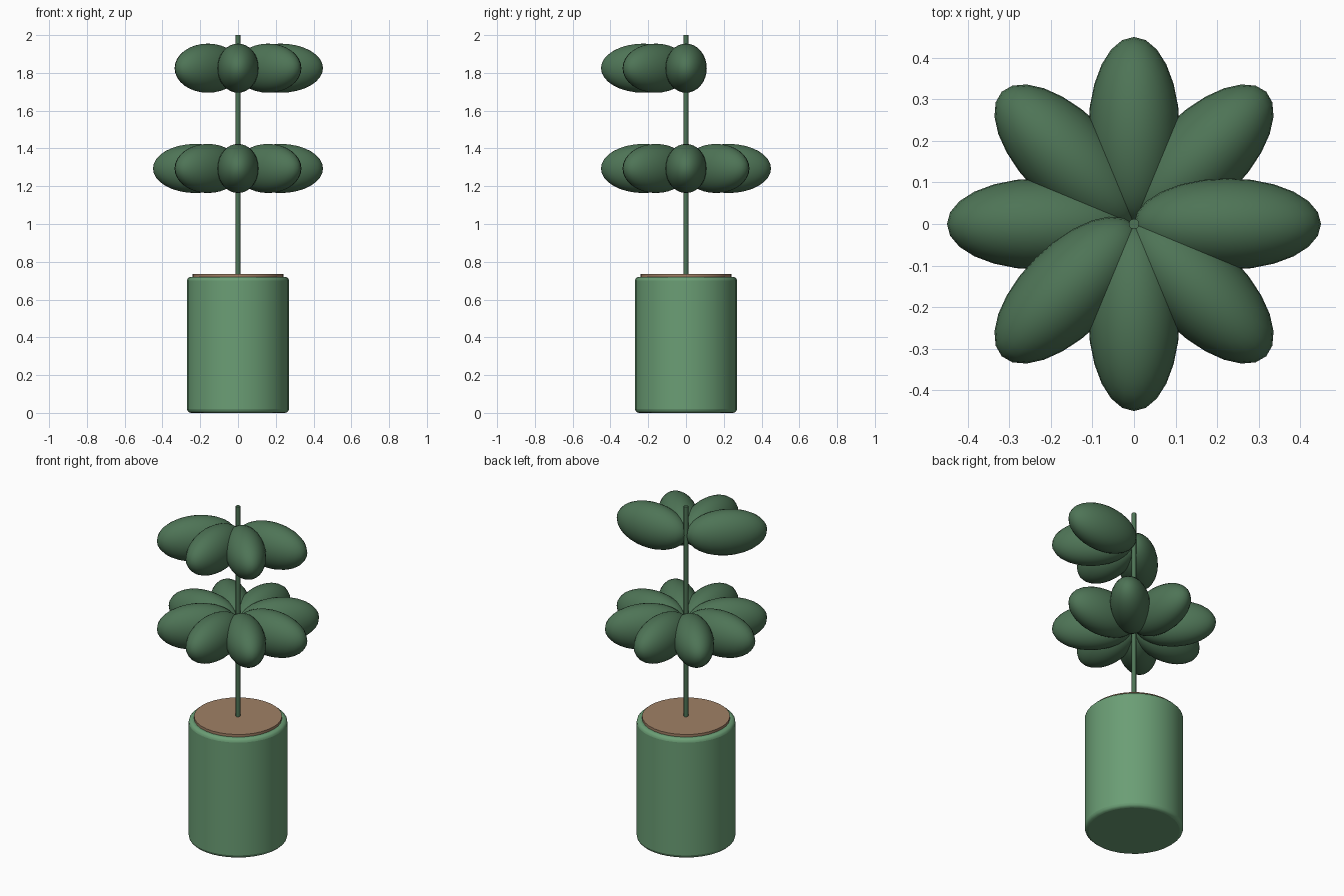
import bpy
import math

if "Cube" in bpy.data.objects:
    bpy.data.objects.remove(bpy.data.objects["Cube"])


def srgb(r, g, b):
    return tuple(((c / 255 + 0.055) / 1.055) ** 2.4 for c in (r, g, b)) + (1,)


def material(name, colour):
    mat = bpy.data.materials.new(name)
    mat.diffuse_color = colour
    mat.use_nodes = True
    mat.node_tree.nodes["Principled BSDF"].inputs["Base Color"].default_value = mat.diffuse_color
    return mat


pot_green = material("pot_green", srgb(107, 158, 117))
leaf_green = material("leaf_green", srgb(78, 116, 86))
soil_brown = material("soil_brown", srgb(160, 128, 101))


def cylinder(name, radius, z0, z1, sides, mat, bevel=0.0):
    bpy.ops.mesh.primitive_cylinder_add(
        vertices=sides, radius=radius, depth=z1 - z0, location=(0, 0, (z0 + z1) / 2))
    obj = bpy.context.object
    obj.name = name
    obj.data.materials.append(mat)
    if bevel:
        mod = obj.modifiers.new("rounded_rim", 'BEVEL')
        mod.width = bevel
        mod.segments = 3
        mod.limit_method = 'ANGLE'
        mod.angle_limit = math.radians(40)
    bpy.ops.object.shade_smooth_by_angle(angle=math.radians(35))
    return obj


# Pot, soil disc and stem
cylinder("pot", 0.27, 0.0, 0.72, 32, pot_green, bevel=0.02)
cylinder("soil", 0.24, 0.70, 0.735, 32, soil_brown)
cylinder("stem", 0.0125, 0.72, 2.0, 12, leaf_green)


# Whorls of ellipsoid leaves radiating from the stem
def whorl(name, z, steps):
    for i in steps:
        a = i * math.pi / 4
        bpy.ops.mesh.primitive_uv_sphere_add(
            segments=24, ring_count=16, radius=1,
            location=(0.225 * math.cos(a), 0.225 * math.sin(a), z),
            rotation=(0, 0, a))
        leaf = bpy.context.object
        leaf.name = f"{name}_{i}"
        leaf.scale = (0.225, 0.11, 0.13)
        leaf.data.materials.append(leaf_green)
        bpy.ops.object.shade_smooth()


whorl("lower_leaf", 1.294, range(8))
whorl("upper_leaf", 1.825, range(5, 9))
